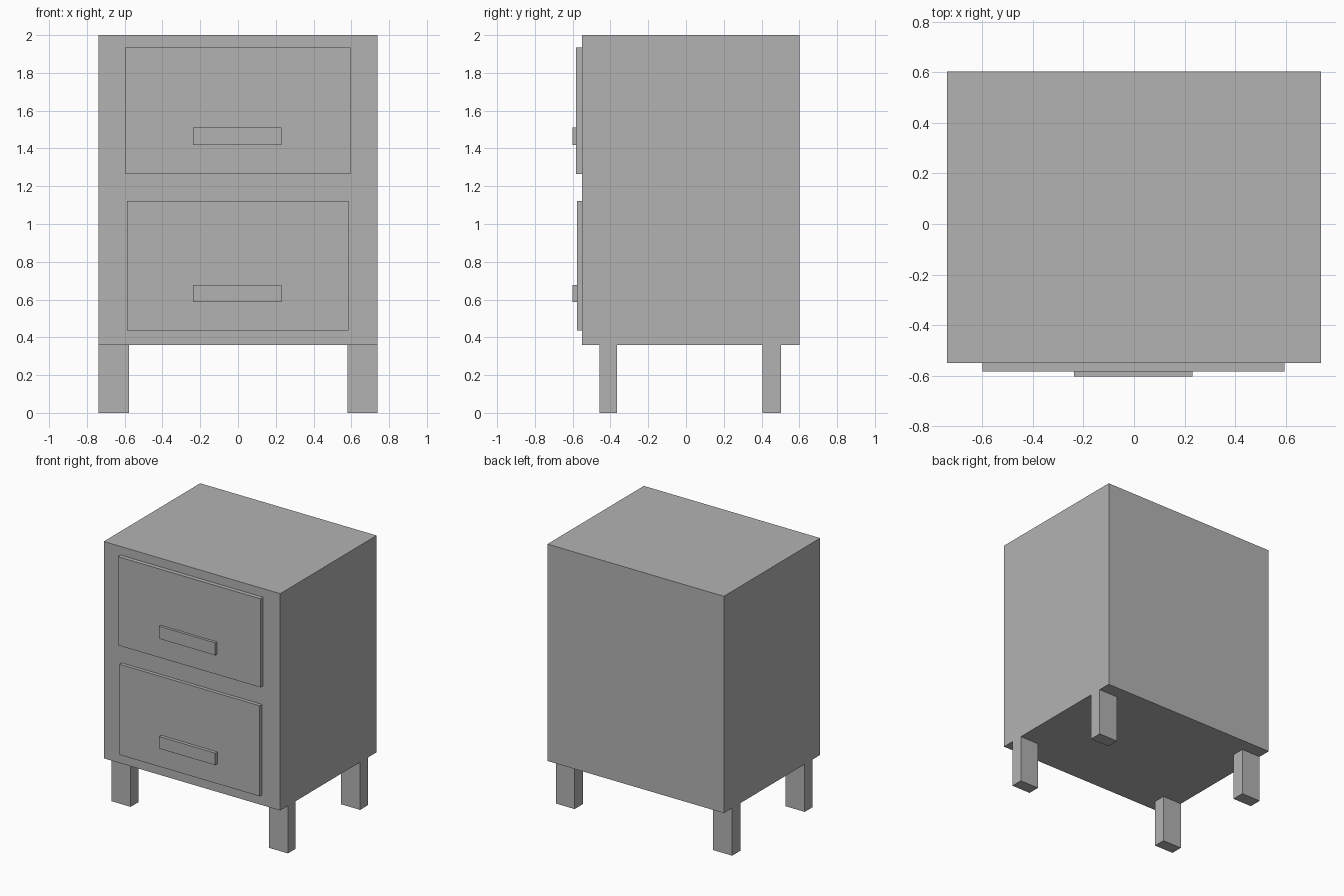
import bpy

cube = bpy.data.objects.get("Cube")
if cube:
    bpy.data.objects.remove(cube, do_unlink=True)

# One plain grey for the whole cabinet
grey = bpy.data.materials.new("plain grey")
grey.use_nodes = True
colour = (0.45, 0.45, 0.45, 1)
grey.diffuse_color = colour
grey.node_tree.nodes["Principled BSDF"].inputs["Base Color"].default_value = colour


def box(name, x, y, z):
    """Add a box spanning the given (low, high) range on each axis."""
    spans = (x, y, z)
    bpy.ops.mesh.primitive_cube_add(size=1, location=[(a + b) / 2 for a, b in spans])
    part = bpy.context.object
    part.name = name
    part.scale = [b - a for a, b in spans]
    bpy.ops.object.transform_apply(location=False, rotation=False, scale=True)
    part.data.materials.append(grey)
    return part


# Cabinet body
FRONT, BASE = -0.55, 0.36
box("cabinet_body", (-0.738, 0.738), (FRONT, 0.602), (BASE, 2))

# Drawer fronts, each with a bar handle
drawers = {
    "upper": ((-0.598, 0.595), -0.582, (1.265, 1.935), (1.418, 1.512)),
    "lower": ((-0.588, 0.585), -0.577, (0.437, 1.122), (0.587, 0.678)),
}
for level, (width, face, height, handle) in drawers.items():
    box(level + "_drawer_front", width, (face, FRONT), height)
    box(level + "_handle", (-0.238, 0.231), (-0.602, face), handle)

# Legs, flush with the cabinet sides
for side, x in (("right", (-0.738, -0.578)), ("left", (0.58, 0.738))):
    for end, y in (("front", (-0.457, -0.365)), ("back", (0.405, 0.502))):
        box(f"{end}_{side}_leg", x, y, (0, BASE))
